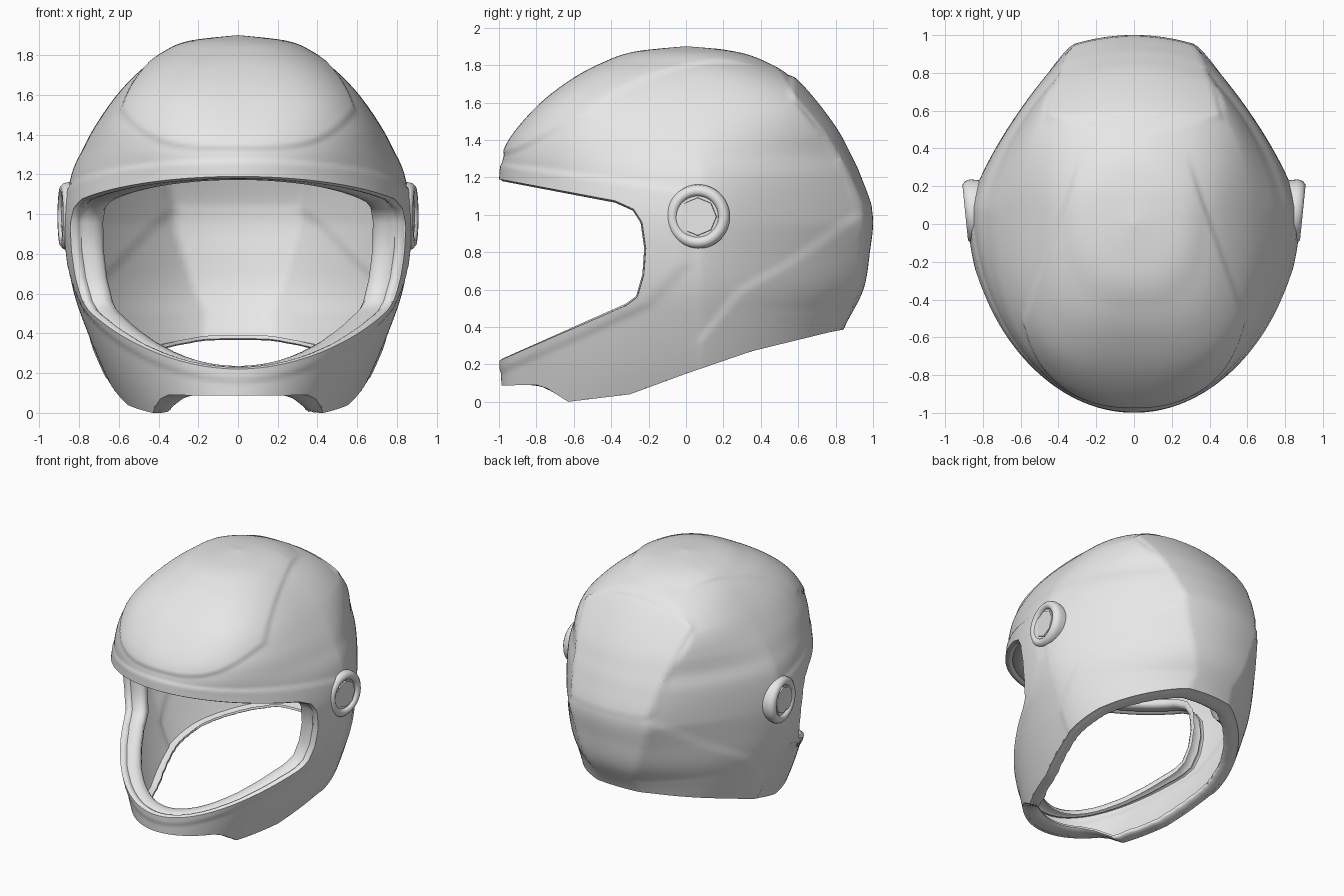
import bpy, bmesh, math
from mathutils import Vector, Matrix

if "Cube" in bpy.data.objects:
    bpy.data.objects.remove(bpy.data.objects["Cube"], do_unlink=True)

grey = bpy.data.materials.new("light_grey")
grey.use_nodes = True
grey.diffuse_color = (0.8, 0.8, 0.8, 1)
grey.node_tree.nodes["Principled BSDF"].inputs["Base Color"].default_value = (0.8, 0.8, 0.8, 1)

# Horizontal sections: height, half width, front reach, back reach, front and back squareness
LEVELS = [
    (-.2, .46, .94, .65, 2, 1.7), (0, .57, .98, .72, 2, 1.7), (.2, .67, .99, .77, 2, 1.65),
    (.4, .755, .99, .84, 2, 1.55), (.6, .825, .99, .94, 2, 1.42), (.8, .86, .99, .975, 2, 1.33),
    (1, .87, .99, .99, 2, 1.3), (1.2, .838, .99, .925, 2, 1.4),
    (1.33, .78, .97, .865, 2.2, 1.5), (1.45, .715, .9, .8, 2.5, 1.75),
    (1.6, .61, .76, .69, 2.9, 2.2), (1.72, .495, .6, .58, 2.9, 2.4),
    (1.8, .385, .45, .465, 2.6, 2.2), (1.86, .25, .28, .3, 2.3, 2), (1.89, 0, 0, 0, 2, 2),
]
FACE_CORNER = [(-.38, 1.075), (-.28, 1.03), (-.235, .96), (-.215, .82), (-.225, .68),
               (-.26, .56), (-.32, .515)]
BROW, CHIN = 1.19, .22
HEM = [(-1.5, .08), (-.8, .09), (-.74, .07), (-.63, 0), (-.3, .04), (0, .15),
       (.35, .27), (.78, .375), (1.5, .5)]
SIDE_CREASE = [(.07, .33), (.29, .6), (.56, .75), (.95, 1.03)]
CHIN_CREASE = [(-1, .16), (-.5, .38), (-.2, .52), (.07, .81)]
SIDES, RINGS = 180, 140


def clamp(v):
    return min(max(v, 0), 1)


def follow(points, y):
    """Height of a polyline at y."""
    for (y0, z0), (y1, z1) in zip(points, points[1:]):
        if y <= y1:
            return z0 + (z1 - z0) * (y - y0) / (y1 - y0)
    return points[-1][1]


def smooth_row(t):
    """Catmull-Rom blend of the section table, t from 0 to 1."""
    last = len(LEVELS) - 1
    i = min(int(t * last), last - 1)
    u = t * last - i
    a, b, c, d = (LEVELS[min(max(i + k, 0), last)] for k in (-1, 0, 1, 2))
    return [.5 * (2 * q + (r - p) * u + (2 * p - 5 * q + 4 * r - s) * u * u
                  + (3 * q - p - 3 * r + s) * u ** 3) for p, q, r, s in zip(a, b, c, d)]


ROWS = [smooth_row(i / RINGS) for i in range(RINGS + 1)]


def row_at(z):
    return min(ROWS, key=lambda row: abs(row[0] - z))


def section_point(row, angle):
    """Rounded front; tapering sides closed by a gently bowed back."""
    z, w, front, back, nf, nb = row
    c, s = math.cos(angle), math.sin(angle)
    n = nb if s > 0 else nf
    x = math.copysign(abs(c) ** (2 / n), c) * w
    reach = abs(s) ** (2 / n)
    widest = .09 * w
    if s <= 0:
        return Vector((x, widest - reach * (front + widest), z))
    spread = 1.05 + .15 * clamp((z - .5) / .45) - .2 * clamp((z - 1.6) / .2)
    return Vector((x, min(widest + reach * (back * spread - widest), back - .47 * x * x), z))


def front_half_width(y, z):
    _, w, front, _, n, _ = row_at(z)
    widest = .09 * w
    return w * (1 - clamp((widest - y) / (front + widest)) ** n) ** (1 / n)


def relief(p):
    """Raise the forehead panel, the back panel, the lower sides and the brow band."""
    x, y, z = abs(p.x), p.y, p.z
    forehead = min(min(.59, .3 + .36 * (.28 - y)) - x, .12 * (.28 - y),
                   z - 1.33 - .2 * (x / .59) ** 4)
    rear = min(.33 + .21 * (z - 1.03) - x, z - 1.03, y - .56)
    lower = min(follow(SIDE_CREASE, y) - z, y - .07)
    band = min(1.13 - .14 * y - z, z - follow(CHIN_CREASE, y), -y)
    raised = sum(h * clamp(e / .025 + .5) for e, h in
                 ((forehead, .011), (rear, .012), (lower, .008), (band, .009)))
    return p + (p - Vector((0, 0, .95))).normalized() * raised


def finish(obj, angle=35):
    bpy.ops.object.select_all(action='DESELECT')
    obj.select_set(True)
    bpy.context.view_layer.objects.active = obj
    bpy.ops.object.shade_smooth_by_angle(angle=math.radians(angle))


def mesh_object(name, bm):
    bmesh.ops.recalc_face_normals(bm, faces=bm.faces[:])
    mesh = bpy.data.meshes.new(name)
    bm.to_mesh(mesh)
    bm.free()
    mesh.materials.append(grey)
    obj = bpy.data.objects.new(name, mesh)
    bpy.context.collection.objects.link(obj)
    return obj


def bridge(bm, rings):
    """Join closed rings of points with quads."""
    rings = [[bm.verts.new(p) for p in ring] for ring in rings]
    for low, high in zip(rings, rings[1:]):
        for k in range(len(low)):
            j = (k + 1) % len(low)
            bm.faces.new((low[k], low[j], high[j], high[k]))
    return rings


def dome(name, shape):
    """Closed loft through all sections."""
    bm = bmesh.new()
    rings = bridge(bm, [[shape(section_point(row, math.tau * (k + .5) / SIDES))
                         for k in range(SIDES)] for row in ROWS[:-1]])
    pole = bm.verts.new(shape(Vector((0, 0, ROWS[-1][0]))))
    for k in range(SIDES):
        bm.faces.new((rings[-1][k], rings[-1][(k + 1) % SIDES], pole))
    bm.faces.new(rings[0][::-1])
    return mesh_object(name, bm)


def rolled_lip(name, rings):
    bm = bmesh.new()
    bridge(bm, rings)
    finish(mesh_object(name, bm), 60)


def prism(name, outline):
    """Side outline pushed through the full width."""
    bm = bmesh.new()
    face = bm.faces.new([bm.verts.new((-1.3, y, z)) for y, z in outline])
    made = bmesh.ops.extrude_face_region(bm, geom=[face])["geom"]
    bmesh.ops.translate(bm, vec=(2.6, 0, 0),
                        verts=[v for v in made if isinstance(v, bmesh.types.BMVert)])
    return mesh_object(name, bm)


def cut(obj, cutter):
    cutter.hide_render = True
    mod = obj.modifiers.new("cut", 'BOOLEAN')
    mod.operation, mod.solver, mod.object = 'DIFFERENCE', 'EXACT', cutter
    bpy.context.view_layer.objects.active = obj
    bpy.ops.object.modifier_apply(modifier=mod.name)
    bpy.data.objects.remove(cutter, do_unlink=True)


# Thin helmet shell with face and neck openings
CENTRE = Vector((0, 0, .95))
shell = dome("helmet_shell", relief)
cut(shell, dome("hollow", lambda p: CENTRE + (relief(p) - CENTRE) * .98))
cut(shell, prism("face_opening", [(-1.6, 1.29), (-1, BROW)] + FACE_CORNER
                 + [(-1, CHIN), (-1.6, -.04)]))
cut(shell, prism("neck_opening", HEM + [(1.5, -1), (-1.5, -1)]))
finish(shell)

# Face lip: double roll turned inward round the face opening
STEPS = 24


def lip_run(corner, z0):
    y0 = -row_at(z0)[2]
    return [(y0 + (corner[0] - y0) * (i / STEPS) ** 2, z0 + (corner[1] - z0) * (i / STEPS) ** 2)
            for i in range(STEPS)]


path = lip_run(FACE_CORNER[0], BROW) + FACE_CORNER + lip_run(FACE_CORNER[-1], CHIN)[::-1]
LIP = [(1.005, 0), (.985, .011), (.965, .01), (.948, 0), (.92, .013), (.87, .018),
       (.83, .015), (.815, -.005), (.82, -.035)]
rings = []
for inset, shift in LIP:
    half = []
    for i, (y, z) in enumerate(path):
        (ya, za), (yb, zb) = path[max(i - 1, 0)], path[min(i + 1, len(path) - 1)]
        inward = Vector((0, zb - za, ya - yb)).normalized()
        half.append(Vector((front_half_width(y, z) * inset, y * (.2 + .8 * inset), z))
                    + inward * shift)
    rings.append(half + [Vector((-p.x, p.y, p.z)) for p in half[-2:0:-1]])
rolled_lip("face_lip", rings)

# Neck lip: hem turned inward all round
hem_loop = []
for k in range(SIDES):
    p = Vector((0, 0, .3))
    for _ in range(10):
        p = section_point(row_at(follow(HEM, p.y)), math.tau * (k + .5) / SIDES)
    hem_loop.append(p)
rolled_lip("neck_lip", [[Vector((p.x * s, p.y * s, follow(HEM, p.y * s) + rise))
                         for p in hem_loop]
                        for s, rise in ((1, .004), (.965, 0), (.92, 0), (.88, .004),
                                        (.865, .014), (.87, .03))])

# Visor hinges: turned ring with a sunken centre and an eight-sided cap
RING = [(.16, -.06), (.172, .0), (.166, .028), (.148, .044), (.128, .044),
        (.114, .034), (.11, .022), (0, .022)]
for side, label in ((1, "left"), (-1, "right")):
    place = (Matrix.Translation((side * .85, .065, .99))
             @ Matrix.Rotation(-side * .1, 4, 'Z')
             @ Matrix.Rotation(side * math.pi / 2, 4, 'Y'))
    bm = bmesh.new()
    verts = [bm.verts.new((r, 0, h)) for r, h in RING]
    edges = [bm.edges.new(pair) for pair in zip(verts, verts[1:])]
    bmesh.ops.spin(bm, geom=verts + edges, cent=(0, 0, 0), axis=(0, 0, 1),
                   angle=math.tau, steps=48)
    bmesh.ops.remove_doubles(bm, verts=bm.verts[:], dist=.0005)
    bm.transform(place)
    finish(mesh_object(label + "_hinge_ring", bm), 50)
    bm = bmesh.new()
    bmesh.ops.create_cone(bm, cap_ends=True, segments=8, radius1=.106, radius2=.1,
                          depth=.03, matrix=place @ Matrix.Translation((0, 0, .017)))
    finish(mesh_object(label + "_hinge_cap", bm))
